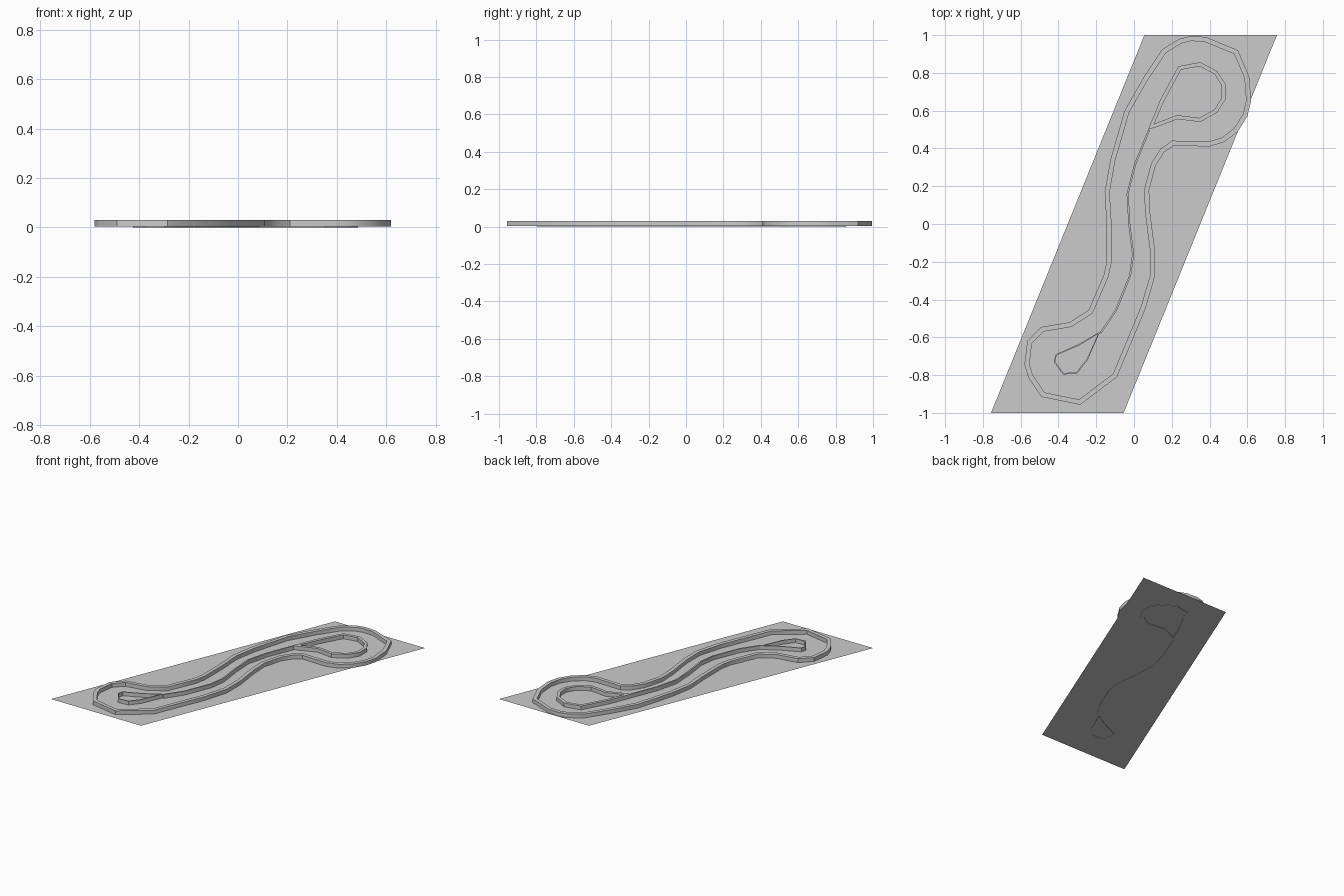
import bpy, bmesh, math
from mathutils import Vector

if "Cube" in bpy.data.objects:
    bpy.data.objects.remove(bpy.data.objects["Cube"])

GROUND_Z, TOP_Z = 0.003, 0.03


def finish(name, bm):
    bmesh.ops.recalc_face_normals(bm, faces=bm.faces)
    mesh = bpy.data.meshes.new(name)
    bm.to_mesh(mesh)
    bm.free()
    ob = bpy.data.objects.new(name, mesh)
    bpy.context.collection.objects.link(ob)
    bpy.context.view_layer.objects.active = ob
    ob.select_set(True)
    bpy.ops.object.shade_smooth_by_angle(angle=math.radians(35))
    ob.select_set(False)
    return ob


def offset(points, width, closed):
    """Shift a clockwise path to its right with mitred corners."""
    pts = [Vector(p) for p in points]
    n = len(pts)
    out = []
    for i, p in enumerate(pts):
        a = (p - pts[i - 1]) if closed or i > 0 else pts[1] - p
        b = (pts[(i + 1) % n] - p) if closed or i < n - 1 else a
        na, nb = (Vector((d.y, -d.x)).normalized() for d in (a, b))
        m = (na + nb).normalized()
        out.append(p + m * width / max(m.dot(na), 0.5))
    return out


def kerb(name, points, width, bottom, closed=True):
    """Box-section kerb following a path."""
    bm = bmesh.new()
    rings = []
    for p, q in zip(points, offset(points, width, closed)):
        rings.append([bm.verts.new((c[0], c[1], z)) for c, z in
                      ((p, bottom), (p, TOP_Z), (q, TOP_Z), (q, bottom))])
    n = len(rings)
    for i in range(n if closed else n - 1):
        r, s = rings[i], rings[(i + 1) % n]
        for k in range(4):
            m = (k + 1) % 4
            bm.faces.new((r[k], r[m], s[m], s[k]))
    if not closed:
        bm.faces.new(rings[0])
        bm.faces.new(rings[-1])
    return finish(name, bm)


# slanted ground sheet
bm = bmesh.new()
bm.faces.new([bm.verts.new((x, y, GROUND_Z)) for x, y in
              ((-0.757, -1), (-0.055, -1), (0.757, 1), (0.055, 1))])
finish("ground", bm)

# outer kerb, clockwise from the far end
kerb("outer_kerb", [
    (.30, .995), (.38, .99), (.55, .92), (.61, .78), (.62, .65), (.60, .57),
    (.55, .49), (.48, .435), (.40, .41), (.21, .415), (.16, .38), (.115, .31),
    (.08, .18), (.085, .06), (.11, -.13), (.11, -.28), (.06, -.45),
    (-.09, -.81), (-.285, -.957), (-.49, -.915), (-.56, -.81), (-.58, -.745),
    (-.565, -.62), (-.49, -.545), (-.34, -.52), (-.24, -.455), (-.16, -.27),
    (-.145, -.2), (-.145, 0), (-.155, .17), (-.125, .34), (-.05, .60),
    (.05, .775), (.15, .925), (.24, .98)], 0.026, GROUND_Z)

# island kerb at the far end
kerb("far_island_kerb", [
    (.075, .50), (.14, .66), (.235, .835), (.35, .857), (.44, .81),
    (.485, .74), (.485, .66), (.44, .59), (.35, .54), (.23, .555),
    (.125, .515)], 0.021, 0)

# island kerb at the near end
kerb("near_island_kerb", [
    (-.18, -.57), (-.245, -.72), (-.30, -.79), (-.375, -.797), (-.425, -.73),
    (-.415, -.69), (-.29, -.635)], 0.007, 0)

# thin divider joining both islands
kerb("middle_divider", [
    (-.182, -.575), (-.10, -.455), (-.025, -.27), (-.01, -.16), (-.03, 0),
    (-.039, .16), (0, .315), (.075, .50)], 0.01, 0, closed=False)
